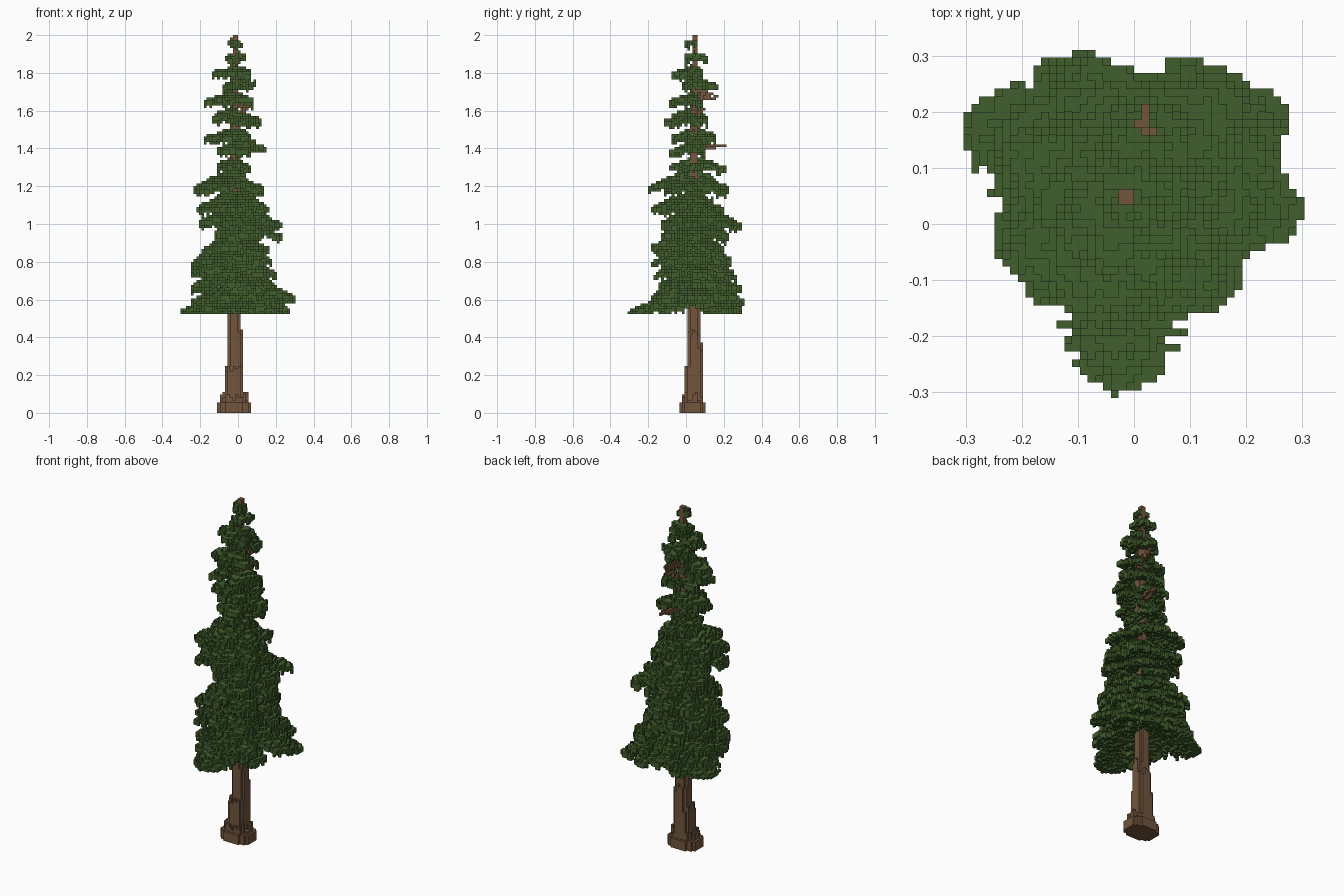
import bpy, bmesh, math, random

cube = bpy.data.objects.get("Cube")
if cube:
    bpy.data.objects.remove(cube, do_unlink=True)

random.seed(8)
V = 2 / 145                  # voxel size
CX, CY = -V, 3.5 * V         # trunk axis


def material(name, rgb):
    m = bpy.data.materials.new(name)
    m.use_nodes = True
    m.diffuse_color = (*rgb, 1)
    m.node_tree.nodes["Principled BSDF"].inputs["Base Color"].default_value = (*rgb, 1)
    return m


bark = material("bark brown", (0.165, 0.089, 0.045))
needles = material("needle green", (0.053, 0.113, 0.025))


def quad_corners(axis, side):
    """Corner offsets of one voxel face, wound outwards."""
    a, b = (axis + 1) % 3, (axis + 2) % 3
    out = []
    for p, q in ((0, 0), (1, 0), (1, 1), (0, 1)):
        c = [0, 0, 0]
        c[axis], c[a], c[b] = side, p, q
        out.append(tuple(c))
    return out if side else out[::-1]


def voxel_object(name, cells, mat, hidden_by=()):
    """Mesh the exposed faces of a set of voxels."""
    bm = bmesh.new()
    verts = {}

    def vert(key):
        if key not in verts:
            i, j, k = key
            verts[key] = bm.verts.new((i * V, (j - 0.5) * V, k * V))
        return verts[key]

    for cell in sorted(cells):
        for axis in range(3):
            for side in (0, 1):
                n = list(cell)
                n[axis] += 1 if side else -1
                if tuple(n) in cells or tuple(n) in hidden_by:
                    continue
                bm.faces.new([vert(tuple(c + o for c, o in zip(cell, off)))
                              for off in quad_corners(axis, side)])
    mesh = bpy.data.meshes.new(name)
    bm.to_mesh(mesh)
    bm.free()
    mesh.materials.append(mat)
    obj = bpy.data.objects.new(name, mesh)
    bpy.context.collection.objects.link(obj)


def cell_at(x, y, z):
    return (math.floor(x / V), math.floor(y / V + 0.5), math.floor(z / V))


# Trunk: box (top, x0, x1, y0, y1) steps with cut corners, roots uneven in height
trunk = set()
steps = [(0.050, -.110, .069, -.034, .103), (0.11, -.097, .055, -.021, .090),
         (0.25, -.069, .028, -.007, .090), (0.37, -.055, .028, .007, .090),
         (0.45, -.055, .028, .007, .076), (0.80, -.055, .014, .007, .076),
         (1.25, -.041, .014, .021, .076), (1.60, -.041, .014, .021, .062),
         (2.10, -.028, .0, .035, .062)]
root_top = {(i, j): random.uniform(-0.05, 0) for i in range(-12, 12) for j in range(-12, 15)}
for k in range(145):
    for (i, j), shift in root_top.items():
        z = (k + 0.5) * V
        z -= shift if 0.05 < z < 0.5 else 0
        x0, x1, y0, y1 = next(s[1:] for s in steps if z < s[0])
        x = abs((i + 0.5) * V - (x0 + x1) / 2) / ((x1 - x0) / 2)
        y = abs(j * V - (y0 + y1) / 2) / ((y1 - y0) / 2)
        if max(x, y) < 1 and x + y < 1.5:
            trunk.add((i, j, k))

# Bare branches: start height, end point
bare = set()
for z0, end in ((1.39, (0.02, 0.205, 1.415)), (1.41, (0.035, 0.165, 1.41)),
                (1.66, (0.02, 0.16, 1.67)), (1.70, (0.005, 0.14, 1.69)),
                (1.56, (0.055, 0.10, 1.61)), (1.63, (0.05, 0.07, 1.62))):
    for s in range(41):
        t = s / 40
        p = [a + (b - a) * t for a, b in zip((CX, CY, z0), end)]
        i, j, k = cell_at(*p)
        bare.add((i, j, k))
        if t < 0.7:
            bare.add((i, j, k + 1))

# Overall crown outline: bearing in degrees, reach from the trunk
outline = [(0, .29), (15, .28), (33, .335), (53, .28), (70, .28), (90, .25), (121, .285),
           (152, .325), (174, .29), (202, .25), (222, .25), (252, .24), (268, .355),
           (291, .25), (308, .26), (341, .26), (355, .32), (360, .29)]

# Foliage tiers: tip height, then reach to -x, +x, -y, +y
tiers = [
    (0.60, -.25, .305, -.22, .31),
    (0.665, -.26, .20, -.14, .29), (0.73, -.24, .20, -.16, .27),
    (0.80, -.26, .17, -.17, .25), (0.86, -.19, .16, -.21, .20),
    (0.94, -.13, .23, -.12, .22), (1.00, -.19, .23, -.12, .29),
    (1.08, -.23, .15, -.18, .20), (1.18, -.24, .14, -.20, .23),
    (1.30, -.12, .06, -.09, .22), (1.39, -.12, .15, -.10, .10),
    (1.45, -.18, .10, -.08, .17), (1.55, -.15, .13, -.13, .12),
    (1.64, -.18, .10, -.08, .07), (1.74, -.08, .09, -.02, .18),
    (1.80, -.14, .08, -.07, .07), (1.88, -.07, .05, -.01, .13),
    (1.965, -.06, .03, -.01, .06),
]
foliage = set()


def crown_reach(angle):
    deg = math.degrees(angle) % 360
    for (a0, r0), (a1, r1) in zip(outline, outline[1:]):
        if a0 <= deg <= a1:
            return r0 + (r1 - r0) * (deg - a0) / (a1 - a0)


def bough(angle, reach, tip_z):
    """Drooping leaf-shaped pad with toothed edges, from the trunk to its tip."""
    c, s = math.cos(angle), math.sin(angle)
    rise = (0.4 if tip_z < 1.2 else 0.3) * reach
    teeth = [[random.uniform(0.65, 1.15) for _ in range(40)] for _ in range(2)]
    for i in range(-22, 22):
        for j in range(-22, 23):
            x, y = (i + 0.5) * V - CX, j * V - CY
            u, w = x * c + y * s, y * c - x * s
            t = u / reach
            if not 0 < t <= 1:
                continue
            half = reach * 0.8 * (t * (1 - t)) ** 0.6 * teeth[w > 0][int(u / V)]
            if abs(w) > max(V * 0.9, half):
                continue
            z = tip_z + rise * (1 - t ** 1.3) - 0.3 * abs(w) + random.uniform(-0.5, 0.5) * V
            k = math.floor(z / V)
            for d in range(2 + (random.random() < 0.3)):
                if 38 <= k - d < 145:
                    foliage.add((i, j, k - d))


# Lowest skirt: bearing, tip height
for deg, z in ((152, .53), (268, .53), (30, .545), (62, .55), (120, .55),
               (322, .545), (230, .56), (355, .61)):
    bough(math.radians(deg), crown_reach(math.radians(deg)), z)

for z, x0, x1, y0, y1 in tiers:
    count = 7 if z < 1.25 else 6 if z < 1.9 else 4
    turn = random.uniform(-0.25, 0.25)
    for b in range(count):
        a = b * math.tau / count + turn + random.uniform(-0.15, 0.15)
        c, s = math.cos(a), math.sin(a)
        ex = x1 - CX if c > 0 else CX - x0
        ey = y1 - CY if s > 0 else CY - y0
        p = 3.5 if z < 1.25 else 2.5
        r = ((abs(c) / ex) ** p + (abs(s) / ey) ** p) ** (-1 / p)
        r = min(r * random.uniform(0.93, 1.05), crown_reach(a))
        if r > 0.02:
            bough(a, r, z + random.uniform(-0.012, 0.015))

foliage -= trunk | bare
voxel_object("trunk", trunk, bark)
voxel_object("bare_branches", bare - trunk, bark, trunk)
voxel_object("foliage", foliage, needles)
